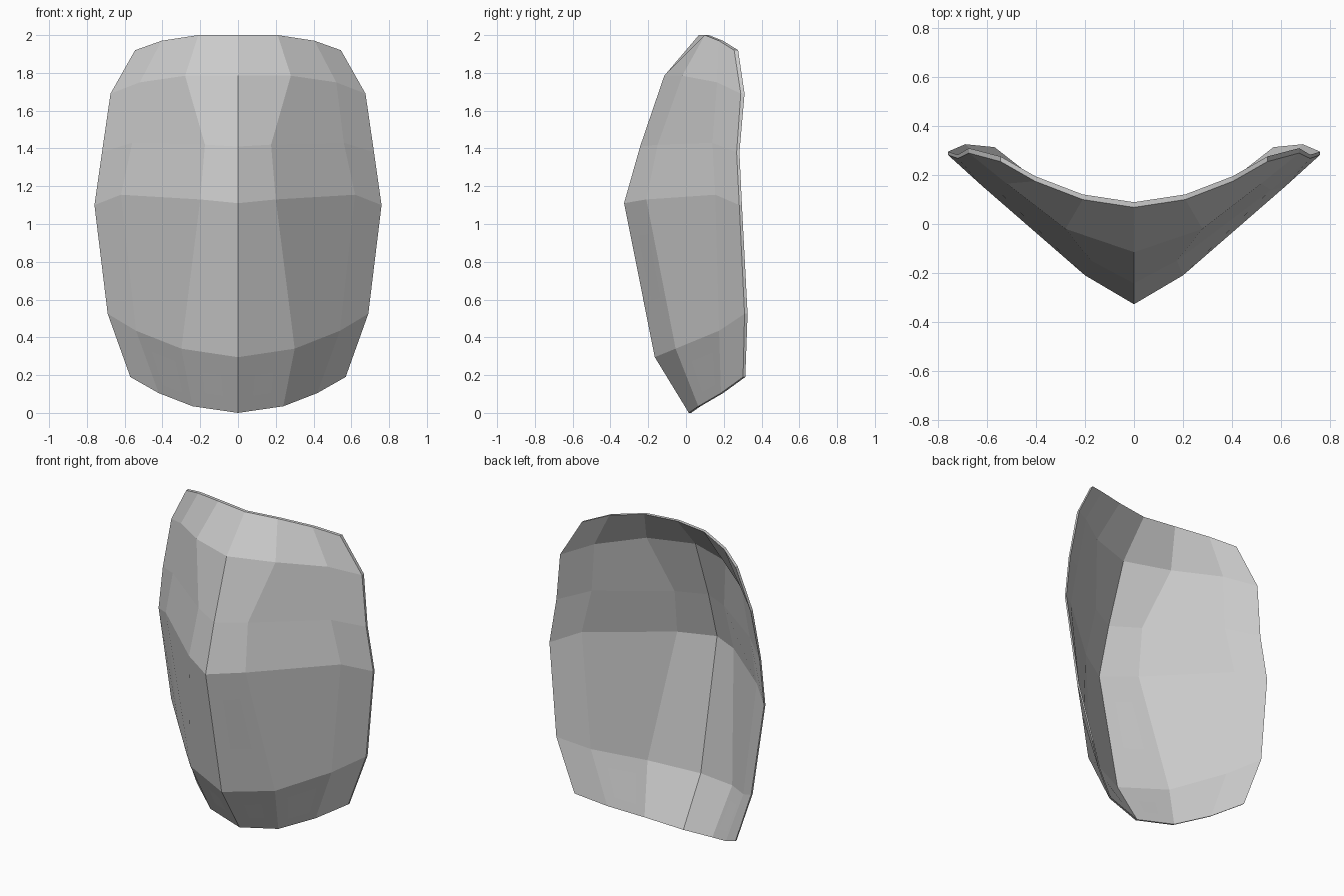
import bpy, bmesh

if "Cube" in bpy.data.objects:
    bpy.data.objects.remove(bpy.data.objects["Cube"])

# Half of the plate: rows from bottom to top, points from the centre ridge to the side edge
ROWS = [
    [(0, .015, 0), (.24, .065, .035), (.42, .185, .105), (.57, .302, .19)],
    [(0, -.165, .295), (.30, -.055, .34), (.54, .175, .435), (.69, .31, .525)],
    [(0, -.328, 1.11), (.20, -.21, 1.13), (.62, .155, 1.155), (.76, .282, 1.10)],
    [(0, -.243, 1.41), (.175, -.15, 1.42), (.56, .14, 1.43), (.72, .268, 1.38)],
    [(0, -.115, 1.785), (.28, -.02, 1.785), (.52, .165, 1.75), (.675, .29, 1.69)],
    [(0, .068, 2), (.21, .10, 2), (.405, .175, 1.97), (.545, .255, 1.92)],
]
THICK = [.012, .016, .014, .015, .02, .021]   # depth of the sheet per row

grey = bpy.data.materials.new("plate grey")
grey.diffuse_color = (.6, .6, .6, 1)
grey.use_nodes = True
grey.node_tree.nodes["Principled BSDF"].inputs["Base Color"].default_value = grey.diffuse_color

# Front and back sheets of the half plate
bm = bmesh.new()
front = [[bm.verts.new(p) for p in row] for row in ROWS]
back = [[bm.verts.new((x, y + t, z)) for x, y, z in row] for row, t in zip(ROWS, THICK)]
last, side = len(ROWS) - 1, len(ROWS[0]) - 1
for r in range(last):
    for c in range(side):
        for g, flip in ((front, 1), (back, -1)):
            quad = [g[r][c], g[r][c + 1], g[r + 1][c + 1], g[r + 1][c]]
            bm.faces.new(quad[::flip])

# Rim closing the bottom, side and top edges
rim = [(0, c) for c in range(side)] + [(r, side) for r in range(last)]
rim += [(last, c) for c in range(side, -1, -1)]
for (r0, c0), (r1, c1) in zip(rim, rim[1:]):
    bm.faces.new([front[r1][c1], front[r0][c0], back[r0][c0], back[r1][c1]])
bmesh.ops.recalc_face_normals(bm, faces=bm.faces[:])
# Orient so that the front sheet faces forward
bm.normal_update()
if front[2][1].normal.y > 0:
    bmesh.ops.reverse_faces(bm, faces=bm.faces[:])

mesh = bpy.data.meshes.new("chest_plate")
bm.to_mesh(mesh)
bm.free()
mesh.materials.append(grey)
plate = bpy.data.objects.new("chest_plate", mesh)
bpy.context.collection.objects.link(plate)

# Mirror across the centre ridge
mirror = plate.modifiers.new("mirror", 'MIRROR')
mirror.use_axis = (True, False, False)
mirror.use_clip = True
